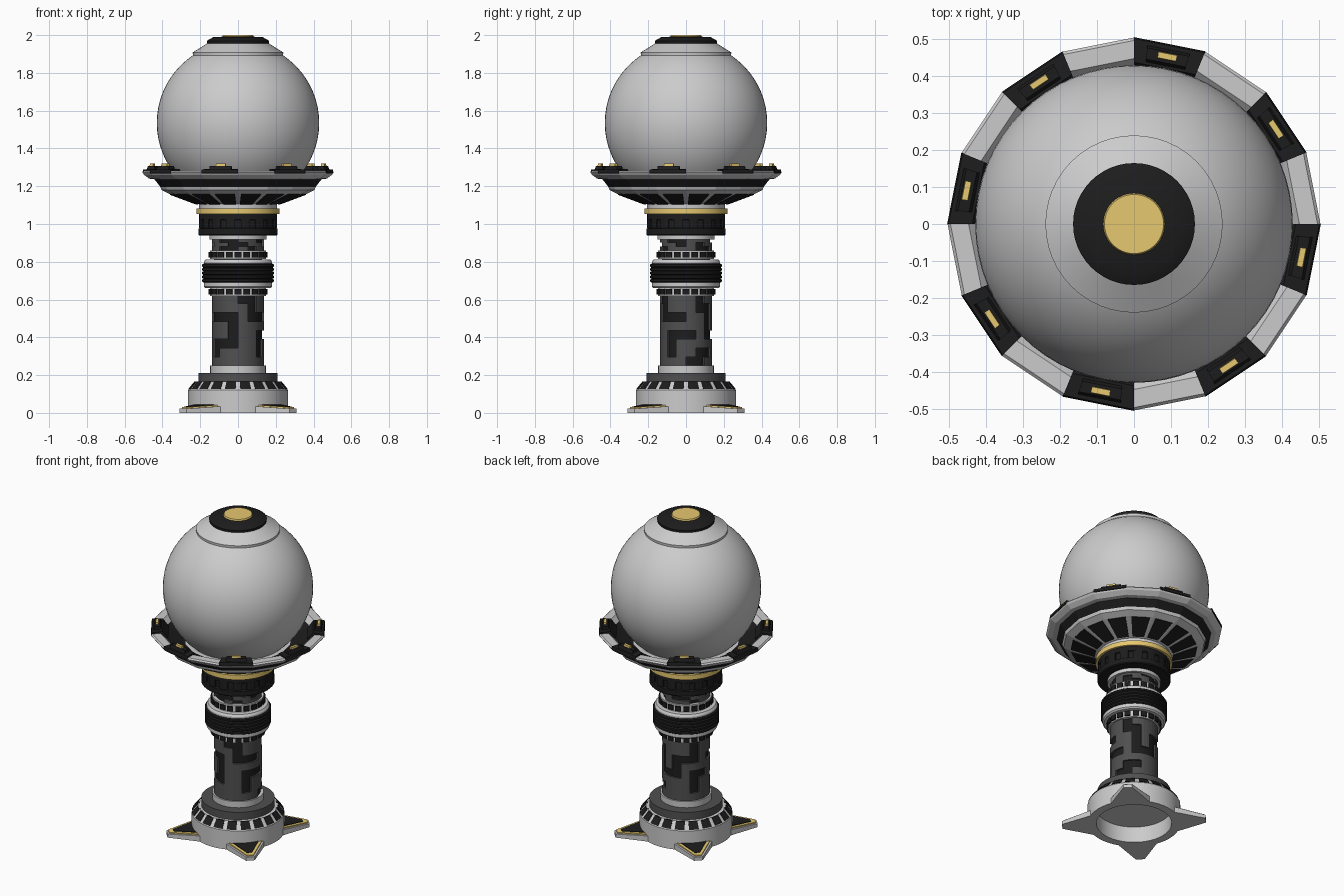
import bpy, bmesh, math
from math import sin, cos, radians

if "Cube" in bpy.data.objects:
    bpy.data.objects.remove(bpy.data.objects["Cube"])


def material(name, r, g, b):
    m = bpy.data.materials.new(name)
    m.diffuse_color = (r, g, b, 1)
    m.use_nodes = True
    m.node_tree.nodes["Principled BSDF"].inputs["Base Color"].default_value = m.diffuse_color
    return m


BLACK = material("black", 0.012, 0.012, 0.012)
DARK = material("dark_grey", 0.08, 0.08, 0.08)
GOLD = material("gold", 0.8, 0.58, 0.16)


def finish(name, bm, mat=None, smooth=None):
    bmesh.ops.remove_doubles(bm, verts=bm.verts, dist=1e-5)
    bmesh.ops.recalc_face_normals(bm, faces=bm.faces)
    me = bpy.data.meshes.new(name)
    bm.to_mesh(me)
    bm.free()
    ob = bpy.data.objects.new(name, me)
    bpy.context.collection.objects.link(ob)
    if mat:
        me.materials.append(mat)
    if smooth:
        bpy.ops.object.select_all(action='DESELECT')
        ob.select_set(True)
        bpy.context.view_layer.objects.active = ob
        bpy.ops.object.shade_smooth_by_angle(angle=radians(smooth))
    return ob


def sweep(bm, profile, a0, a1, steps, full=False):
    """Revolve a closed (radius, z) profile from angle a0 to a1 (degrees)."""
    count = steps if full else steps + 1
    rings = []
    for i in range(count):
        a = radians(a0 + (a1 - a0) * i / steps)
        rings.append([bm.verts.new((r * cos(a), r * sin(a), z)) for r, z in profile])
    n = len(profile)
    for i in range(steps):
        p, q = rings[i], rings[(i + 1) % count]
        for k in range(n):
            j = (k + 1) % n
            if profile[k][0] == 0 and profile[j][0] == 0:
                continue
            if profile[k][0] == 0:
                bm.faces.new((p[k], p[j], q[j]))
            elif profile[j][0] == 0:
                bm.faces.new((p[k], p[j], q[k]))
            else:
                bm.faces.new((p[k], p[j], q[j], q[k]))
    if not full:
        bm.faces.new(rings[0])
        bm.faces.new(rings[-1])


def lathe(name, profile, mat=None, seg=48):
    bm = bmesh.new()
    sweep(bm, profile, 0, 360, seg, True)
    return finish(name, bm, mat, 30 if seg > 16 else None)


def disc(name, r, z0, z1, mat=None, r_top=None):
    top = r if r_top is None else r_top
    return lathe(name, [(0, z0), (r, z0), (top, z1), (0, z1)], mat)


def blocks(name, profile, count, first, half, mat=None, steps=1):
    bm = bmesh.new()
    for i in range(count):
        c = first + 360 * i / count
        sweep(bm, profile, c - half, c + half, steps)
    return finish(name, bm, mat)


# Base: hollow underneath, with a windowed shoulder
lathe("base", [(0, 0.10), (0.215, 0.10), (0.215, 0), (0.265, 0), (0.265, 0.12),
               (0.228, 0.165), (0, 0.165)])
blocks("base_windows", [(0.255, 0.125), (0.264, 0.126), (0.232, 0.165), (0.22, 0.165)],
       20, 9, 6.3, BLACK, 2)
disc("base_step", 0.21, 0.165, 0.212, DARK)
disc("column_foot_ring", 0.147, 0.21, 0.25)

# Four tapered feet on the diagonals, each of three nested layers
def feet(name, r0, r1, w0, w1, z0, z1, mat=None, bottom=0.0):
    bm = bmesh.new()
    for i in range(4):
        a = radians(45 + 90 * i)
        pts = [(r0, -w0, z0), (r1, -w1, z1), (r1, w1, z1), (r0, w0, z0)]
        xy = [(r * cos(a) - t * sin(a), r * sin(a) + t * cos(a), z) for r, t, z in pts]
        lo = [bm.verts.new((x, y, bottom)) for x, y, z in xy]
        hi = [bm.verts.new(p) for p in xy]
        bm.faces.new(lo)
        bm.faces.new(hi)
        for k in range(4):
            j = (k + 1) % 4
            bm.faces.new((lo[k], lo[j], hi[j], hi[k]))
    finish(name, bm, mat)


feet("feet", 0.23, 0.412, 0.115, 0.025, 0.036, 0.022)
feet("feet_gold_trim", 0.23, 0.402, 0.103, 0.019, 0.043, 0.030, GOLD, 0.01)
feet("feet_black_inlay", 0.23, 0.375, 0.085, 0.014, 0.047, 0.035, BLACK, 0.01)

# Column: black core with raised panels arranged as a maze (# = groove)
disc("column_core", 0.128, 0.24, 0.93, BLACK)


def maze(name, rows, z0, z1):
    bm = bmesh.new()
    h = (z1 - z0) / len(rows)
    for j, row in enumerate(rows):
        top = z1 - j * h
        for i, ch in enumerate(row):
            if ch == '.':
                a = 180 + i * 22.5
                sweep(bm, [(0.12, top - h), (0.138, top - h), (0.138, top), (0.12, top)],
                      a, a + 22.5, 3)
    finish(name, bm, DARK)


maze("column_panels", ["....##...#....#.",
                       ".....#...##...#.",
                       "####.###..#.###.",
                       "...#......#.#...",
                       "...#..###.###.##",
                       ".###..#.......#.",
                       ".#....#..##...#.",
                       "........##......"], 0.25, 0.625)
maze("upper_column_panels", ["..##..##...##..#",
                             "#..##..#.#..##..",
                             "..##.#...##...#."], 0.86, 0.925)

# Segmented rings above and below the ribbed middle band
for label, z in (("lower", 0.62), ("upper", 0.815)):
    disc(label + "_segment_ring", 0.148, z, z + 0.045)
    blocks(label + "_segments", [(0.13, z + 0.007), (0.157, z + 0.007),
                                 (0.157, z + 0.036), (0.13, z + 0.036)], 20, 0, 6.3, BLACK, 2)
lathe("middle_collar", [(0, 0.66), (0.172, 0.66), (0.18, 0.668), (0.18, 0.80),
                        (0.172, 0.812), (0, 0.812)])
ridges = [(0, 0.69)]
for i in range(5):
    z = 0.69 + i * 0.02
    ridges += [(0.183, z), (0.19, z + 0.005), (0.19, z + 0.015), (0.183, z + 0.02)]
lathe("middle_ribbed_band", ridges + [(0, 0.79)], BLACK)

# Neck under the dish
disc("neck_ring", 0.152, 0.918, 0.942)
lathe("neck_black_collar", [(0, 0.94), (0.205, 0.94), (0.21, 0.945), (0.21, 0.975),
                            (0.198, 0.98), (0.198, 1.02), (0.206, 1.025), (0.206, 1.052),
                            (0, 1.052)], BLACK)
blocks("neck_collar_ribs", [(0.19, 0.978), (0.206, 0.978), (0.206, 1.025), (0.19, 1.025)],
       16, 11.25, 7, BLACK, 2)
disc("neck_gold_ring", 0.22, 1.052, 1.082, GOLD)
disc("neck_top", 0.207, 1.08, 1.112)

# Sixteen-sided dish
lathe("dish_rim", [(0.505, 1.272), (0.497, 1.26), (0.47, 1.24), (0.43, 1.235),
                   (0.42, 1.25), (0.448, 1.28), (0.497, 1.28)], None, 16)
lathe("dish_black_band", [(0.30, 1.20), (0.41, 1.195), (0.443, 1.238), (0.435, 1.255)], BLACK, 16)
lathe("dish_underside", [(0, 1.105), (0.215, 1.105), (0.365, 1.16), (0.405, 1.18),
                         (0.412, 1.197), (0.29, 1.203), (0, 1.15)], None, 16)
blocks("dish_underside_panels", [(0.225, 1.104), (0.362, 1.155), (0.355, 1.17), (0.225, 1.12)],
       16, 11.25, 8.6, BLACK)

# Eight black clamps with gold lights on alternate rim facets
blocks("rim_clamp_bases", [(0.506, 1.27), (0.502, 1.288), (0.438, 1.292), (0.405, 1.25),
                           (0.43, 1.25), (0.495, 1.262)], 8, 33.75, 11.2, BLACK)
blocks("rim_clamp_tops", [(0.488, 1.28), (0.478, 1.308), (0.448, 1.308), (0.435, 1.28)],
       8, 33.75, 7, BLACK)
blocks("rim_lights", [(0.473, 1.30), (0.471, 1.32), (0.455, 1.32), (0.453, 1.30)],
       8, 33.75, 3.2, GOLD)

# Globe and its cap
bm = bmesh.new()
bmesh.ops.create_uvsphere(bm, u_segments=64, v_segments=32, radius=0.43)
bmesh.ops.translate(bm, verts=bm.verts, vec=(0, 0, 1.535))
finish("globe", bm, None, 30)
lathe("cap_collar", [(0, 1.87), (0.238, 1.885), (0.24, 1.908), (0.165, 1.955), (0, 1.955)])
lathe("cap_black", [(0, 1.95), (0.162, 1.95), (0.165, 1.97), (0.13, 1.99), (0, 1.994)], BLACK)
disc("cap_gold_lens", 0.086, 1.985, 2.0, GOLD, 0.08)
